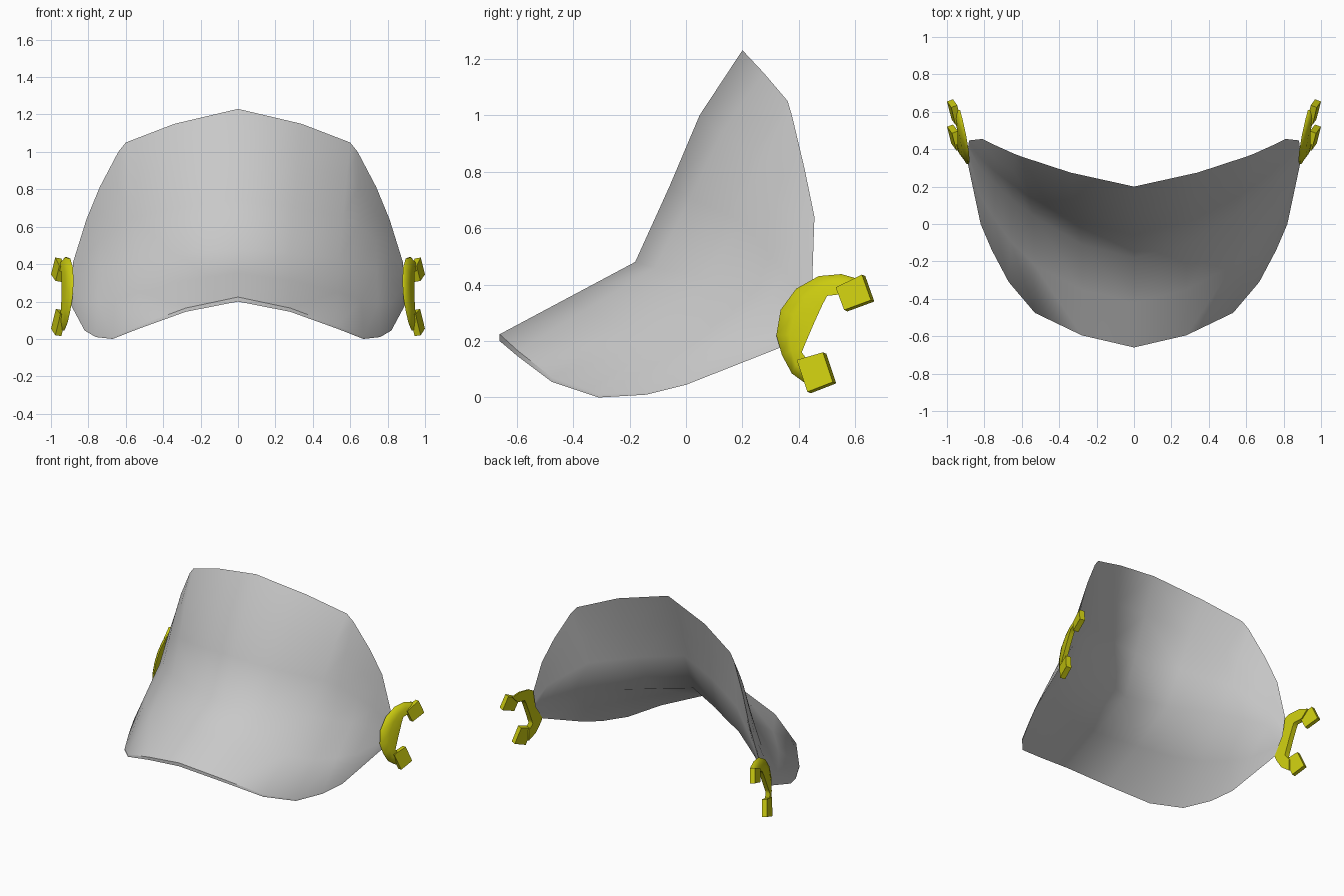
import bpy, bmesh, math
from mathutils import Vector

cube = bpy.data.objects.get("Cube")
if cube:
    bpy.data.objects.remove(cube, do_unlink=True)


def material(name, rgb):
    m = bpy.data.materials.new(name)
    m.use_nodes = True
    m.diffuse_color = (*rgb, 1)
    bsdf = m.node_tree.nodes["Principled BSDF"]
    bsdf.inputs["Base Color"].default_value = (*rgb, 1)
    bsdf.inputs["Roughness"].default_value = 0.6
    return m


GREY = material("shield grey", (0.58, 0.58, 0.58))
YELLOW = material("clip yellow", (0.6, 0.6, 0.005))


def finish(bm, name, mat, angle, recalc=True):
    if recalc:
        bmesh.ops.recalc_face_normals(bm, faces=bm.faces)
    me = bpy.data.meshes.new(name)
    bm.to_mesh(me)
    bm.free()
    me.materials.append(mat)
    ob = bpy.data.objects.new(name, me)
    bpy.context.collection.objects.link(ob)
    bpy.ops.object.select_all(action='DESELECT')
    ob.select_set(True)
    bpy.context.view_layer.objects.active = ob
    bpy.ops.object.shade_smooth_by_angle(angle=math.radians(angle))
    return ob


# Shield: an outer and an inner skin that meet at the rim, each folded along
# its own crease; half is built as columns from the centre to the side
bottom = [(0, -.66, .2), (.28, -.595, .145), (.53, -.475, .055), (.67, -.31, 0),
          (.76, -.14, .01), (.82, 0, .045), (.89, .33, .175)]
outer_crease = [(0, -.18, .48), (.28, -.11, .46), (.54, .045, .43), (.65, .13, .40),
                (.74, .21, .37), (.82, .295, .34), (.887, .41, .29)]
inner_crease = [(0, -.08, .47), (.25, .03, .44), (.4, .12, .43), (.55, .2, .42),
                (.68, .285, .39), (.8, .365, .36), (.885, .42, .29)]
top = [(0, .2, 1.23), (.34, .275, 1.15), (.6, .36, 1.05), (.64, .375, 1.0),
       (.74, .42, .81), (.81, .455, .64), (.882, .447, .41)]


def skin(bm, crease, lift, bulge, outward):
    """Add one skin and return the vertices of its bottom rim."""
    columns = []
    for i, (b, c, t) in enumerate(zip(bottom, crease, top)):
        fade = 1 - i / 6
        b, c, t = Vector(b) + Vector((0, 0, lift * fade)), Vector(c), Vector(t)
        push = Vector((0, -bulge, bulge / 3)) * fade
        points = [b, b.lerp(c, .5), c, c.lerp(t, .35) + push * .4, c.lerp(t, .68) + push, t]
        columns.append([bm.verts.new(p) for p in points])
    for a, b in zip(columns, columns[1:]):
        for j in range(len(a) - 1):
            face = (a[j], b[j], b[j + 1], a[j + 1])
            bm.faces.new(face if outward else face[::-1])
    return [column[0] for column in columns]


bm = bmesh.new()
rim_out = skin(bm, outer_crease, .024, .03, True)
rim_in = skin(bm, inner_crease, 0, 0, False)
for i in range(len(rim_out) - 1):
    bm.faces.new((rim_in[i], rim_in[i + 1], rim_out[i + 1], rim_out[i]))
shield = finish(bm, "shield", GREY, 50, recalc=False)
mirror = shield.modifiers.new("mirror", 'MIRROR')
mirror.use_clip = True

# Side clips: a C-shaped hook with two square tabs, leaning outwards
outer = [(.43, .045), (.375, .085), (.34, .15), (.32, .22), (.335, .31),
         (.39, .385), (.47, .43), (.55, .437), (.61, .42)]
inner = [(.44, .12), (.41, .16), (.422, .19), (.437, .225), (.452, .26),
         (.468, .295), (.484, .33), (.5, .36), (.56, .367)]
upper_tab = [(.53, .39), (.623, .435), (.655, .345), (.56, .31)]
lower_tab = [(.392, .133), (.485, .16), (.52, .055), (.43, .02)]


def lean(y, z):
    """Distance along the opening direction of the hook."""
    return .91 * y - .42 * z


def prism(bm, ring_a, ring_b):
    a = [bm.verts.new(p) for p in ring_a]
    b = [bm.verts.new(p) for p in ring_b]
    bm.faces.new(a)
    bm.faces.new(b[::-1])
    for i in range(len(a)):
        k = (i + 1) % len(a)
        bm.faces.new((a[i], b[i], b[k], a[k]))


def build_clip(name, side):
    # Hook body: a rounded section swept along the arc
    bm = bmesh.new()
    rings = []
    for o, i in zip(outer, inner):
        m = ((o[0] * .6 + i[0] * .4), (o[1] * .6 + i[1] * .4))
        section = []
        for (y, z), dx in ((o, 0), (o, .01), (m, .03), (i, .034), (i, 0)):
            x = .885 + .25 * (lean(y, z) - .2) + dx
            section.append(bm.verts.new((side * x, y, z)))
        rings.append(section)
    for a, b in zip(rings, rings[1:]):
        for j in range(5):
            k = (j + 1) % 5
            bm.faces.new((a[j], b[j], b[k], a[k]))
    bm.faces.new(rings[0])
    bm.faces.new(rings[-1][::-1])
    finish(bm, name + "_hook", YELLOW, 65)

    # Square tabs on the hook ends
    for part, square in (("upper", upper_tab), ("lower", lower_tab)):
        bm = bmesh.new()
        face = [(side * (.955 + .34 * (lean(y, z) - .319)), y, z) for y, z in square]
        back = [(x - side * .032, y + .012, z - .005) for x, y, z in face]
        prism(bm, face, back)
        finish(bm, f"{name}_{part}_tab", YELLOW, 30)


for name, side in (("left_clip", 1), ("right_clip", -1)):
    build_clip(name, side)
